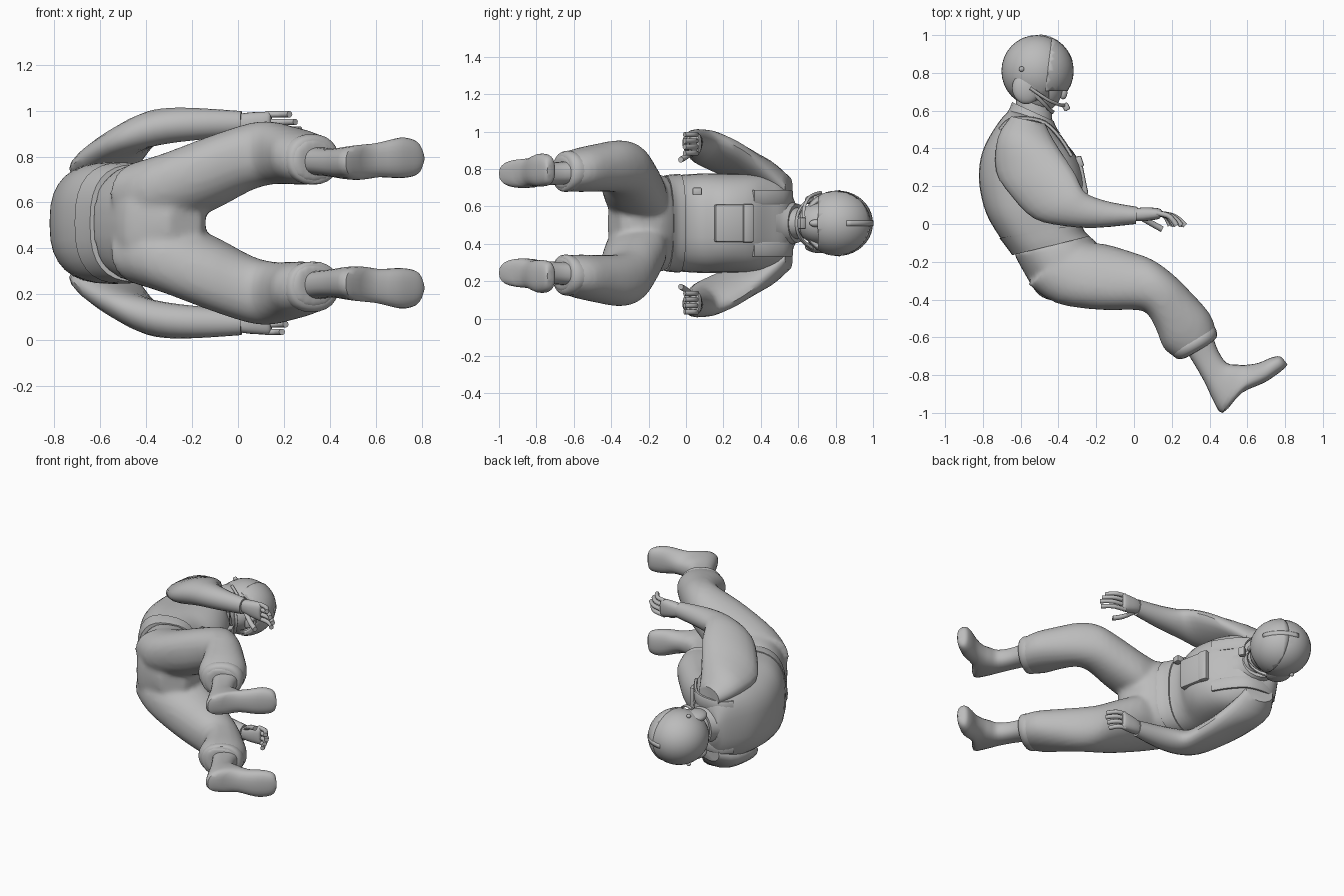
import bpy, bmesh, math
from mathutils import Vector, Matrix

cube = bpy.data.objects.get("Cube")
if cube:
    bpy.data.objects.remove(cube, do_unlink=True)

MID = 0.51          # height of the body's plane of symmetry
SIDES = (("left", 1), ("right", -1))

grey = bpy.data.materials.new("plain_grey")
grey.use_nodes = True
grey.diffuse_color = (0.5, 0.5, 0.5, 1)
grey.node_tree.nodes["Principled BSDF"].inputs["Base Color"].default_value = (0.5, 0.5, 0.5, 1)


def finish(name, bm, angle=40):
    bmesh.ops.recalc_face_normals(bm, faces=bm.faces)
    mesh = bpy.data.meshes.new(name)
    bm.to_mesh(mesh)
    bm.free()
    mesh.materials.append(grey)
    obj = bpy.data.objects.new(name, mesh)
    bpy.context.collection.objects.link(obj)
    bpy.ops.object.select_all(action="DESELECT")
    obj.select_set(True)
    bpy.context.view_layer.objects.active = obj
    bpy.ops.object.shade_smooth_by_angle(angle=math.radians(angle))
    return obj


def spline(rows, steps):
    """Smooth the stations with a Catmull-Rom curve."""
    out = []
    for i in range(len(rows) - 1):
        quad = [rows[max(i - 1, 0)], rows[i], rows[i + 1], rows[min(i + 2, len(rows) - 1)]]
        for s in range(steps):
            t = s / steps
            out.append([b + t * (c - a) / 2 + t * t * (a - 2.5 * b + 2 * c - d / 2)
                        + t ** 3 * (1.5 * (b - c) + (d - a) / 2) for a, b, c, d in zip(*quad)])
    return out + [rows[-1]]


def loft(name, rows, side=1, power=2.0, count=20, steps=3):
    """Skin rings: front x, y, back x, y, sideways centre, half width, optional tilt."""
    bm = bmesh.new()
    rings = []
    for fx, fy, bx, by, lat, half, *tilt in spline(rows, steps):
        mid = Vector(((fx + bx) / 2, (fy + by) / 2, MID + side * lat))
        u = Vector(((fx - bx) / 2, (fy - by) / 2, side * sum(tilt)))
        ring = []
        for k in range(count):
            a = math.tau * k / count
            c, s = math.cos(a), math.sin(a)
            c = math.copysign(abs(c) ** (2 / power), c)
            s = math.copysign(abs(s) ** (2 / power), s)
            ring.append(bm.verts.new(mid + u * c + Vector((0, 0, half * s))))
        rings.append(ring)
    for a, b in zip(rings, rings[1:]):
        for k in range(count):
            n = (k + 1) % count
            bm.faces.new((a[k], a[n], b[n], b[k]))
    bm.faces.new(rings[0])
    bm.faces.new(rings[-1])
    return finish(name, bm)


def rod(name, points, thick, half, side=1, power=2.0):
    """Loft along x, y, sideways points with a constant section."""
    rows = []
    for i, (x, y, lat) in enumerate(points):
        a, b = points[max(i - 1, 0)], points[min(i + 1, len(points) - 1)]
        n = Vector((a[1] - b[1], b[0] - a[0])).normalized() * thick
        rows.append((x + n.x, y + n.y, x - n.x, y - n.y, lat, half))
    return loft(name, rows, side, power, 10, 3)


def shell(name, centre, radii, cuts=(), keep=None, thick=0.0):
    """Ellipsoid sliced along planes, keeping the faces that match a rule."""
    bm = bmesh.new()
    bmesh.ops.create_uvsphere(bm, u_segments=32, v_segments=20, radius=1)
    bmesh.ops.transform(bm, verts=bm.verts,
                        matrix=Matrix.Translation(centre) @ Matrix.Diagonal((*radii, 1)))
    for point, normal in cuts:
        bmesh.ops.bisect_plane(bm, geom=bm.verts[:] + bm.edges[:] + bm.faces[:],
                               plane_co=point, plane_no=normal)
    if keep:
        drop = [f for f in bm.faces if not keep(f.calc_center_median())]
        bmesh.ops.delete(bm, geom=drop, context="FACES")
    obj = finish(name, bm)
    if thick:
        mod = obj.modifiers.new("thickness", "SOLIDIFY")
        mod.thickness = thick
    return obj


def box(name, x, y, lat, size, turn=0.0, bevel=0.01):
    bm = bmesh.new()
    bmesh.ops.create_cube(bm, size=1)
    bmesh.ops.transform(bm, verts=bm.verts, matrix=Matrix.Translation((x, y, MID + lat))
                        @ Matrix.Rotation(turn, 4, "Z") @ Matrix.Diagonal((*size, 1)))
    bmesh.ops.bevel(bm, geom=bm.edges[:], offset=bevel, segments=2, affect="EDGES", profile=0.5)
    return finish(name, bm, 30)


# Trunk
loft("vest", [
    (-.25, -.06, -.64, -.16, 0, .25), (-.29, .0, -.71, -.07, 0, .258),
    (-.30, .08, -.78, .05, 0, .265), (-.27, .16, -.815, .18, 0, .265),
    (-.265, .24, -.82, .29, 0, .265), (-.30, .35, -.80, .39, 0, .265),
    (-.37, .44, -.755, .48, 0, .255), (-.42, .51, -.70, .56, 0, .21),
    (-.46, .55, -.66, .60, 0, .1)], power=2.6, count=32)
loft("waist_belt", [
    (-.235, -.065, -.645, -.165, 0, .255), (-.26, -.04, -.67, -.13, 0, .26),
    (-.28, .0, -.712, -.075, 0, .264)], power=2.6, count=32)
loft("collar", [
    (-.39, .48, -.69, .56, 0, .13), (-.41, .51, -.66, .61, 0, .115),
    (-.425, .545, -.645, .645, 0, .105)])
loft("neck", [(-.43, .52, -.63, .56, 0, .085), (-.44, .64, -.62, .72, 0, .08)])

# Vest fittings
box("chest_pouch", -.295, .25, 0, (.07, .2, .2), .2)
box("pouch_flap", -.305, .325, 0, (.07, .06, .205), .32)
box("vest_buckle", -.31, .06, .17, (.05, .05, .04), 0, .006)
for label, side in SIDES:
    rod(label + "_shoulder_strap", [
        (-.33, .36, .14), (-.39, .455, .14), (-.47, .535, .14), (-.57, .56, .14),
        (-.66, .55, .14), (-.71, .50, .14)], .012, .04, side, 4)

# Trousers, fused into one garment
garment = [loft("trousers", [
    (-.24, -.06, -.64, -.15, 0, .25), (-.18, -.12, -.575, -.27, 0, .27),
    (-.15, -.20, -.50, -.38, 0, .265), (-.14, -.29, -.40, -.41, 0, .17),
    (-.16, -.35, -.30, -.42, 0, .09)], power=2.3, count=32)]
for label, side in SIDES:
    garment.append(loft(label + "_trouser_leg", [
        (-.28, -.10, -.56, -.32, .13, .135), (-.16, -.105, -.41, -.42, .15, .16),
        (-.02, -.145, -.18, -.455, .225, .16), (.10, -.19, .0, -.455, .288, .147),
        (.21, -.27, .07, -.475, .305, .138), (.31, -.37, .12, -.565, .297, .128),
        (.405, -.48, .155, -.655, .285, .118), (.435, -.58, .215, -.705, .275, .103),
        (.42, -.625, .255, -.72, .27, .088)], side, 2.2, 24))
for part in garment:
    part.select_set(True)
bpy.context.view_layer.objects.active = garment[0]
bpy.ops.object.join()
fuse = garment[0].modifiers.new("fuse", "REMESH")
fuse.mode = "VOXEL"
fuse.voxel_size = 0.016
fuse.use_smooth_shade = True
soften = garment[0].modifiers.new("soften", "SMOOTH")
soften.factor = 0.5
soften.iterations = 6

# Arms and lower legs
for label, side in SIDES:
    loft(label + "_sleeve", [
        (-.47, .53, -.65, .57, .19, .06, .0), (-.43, .45, -.72, .46, .25, .082, .02),
        (-.36, .34, -.73, .28, .305, .082, .06), (-.31, .26, -.65, .15, .36, .08, .055),
        (-.27, .18, -.53, .03, .405, .08, .04), (-.22, .145, -.37, -.01, .425, .077, .01),
        (-.12, .115, -.2, -.02, .432, .068, .0), (.02, .09, .01, .0, .435, .053, .0)], side)
    loft(label + "_palm", [
        (-.01, .078, -.01, .018, .437, .036), (.05, .088, .05, .015, .432, .05),
        (.13, .083, .125, .025, .425, .06), (.148, .07, .14, .035, .425, .052)], side, 2.4)
    reach = 1.0 if side > 0 else 0.65
    for k, finger in enumerate(("index", "middle", "ring", "little")):
        lat = .375 + k * .033
        tip = reach * (.13, .14, .12, .095)[k]
        rod(f"{label}_{finger}_finger", [
            (.12, .058, lat), (.13 + tip * .5, .045, lat), (.13 + tip * .8, .02, lat),
            (.13 + tip, -.008, lat)], .014, .014, side)
    rod(label + "_thumb", [(.03, .04, .40), (.09, .005, .36), (.15, -.028, .34)],
        .016, .016, side)

    loft(label + "_trouser_cuff", [
        (.425, -.54, .19, -.67, .28, .1), (.438, -.57, .205, -.695, .278, .11),
        (.435, -.605, .235, -.715, .273, .1), (.40, -.63, .28, -.70, .27, .06)],
        side, 2.2, 24)
    loft(label + "_boot", [
        (.42, -.60, .28, -.68, .27, .062), (.445, -.67, .33, -.76, .265, .06),
        (.49, -.735, .38, -.85, .262, .064), (.55, -.745, .42, -.935, .262, .072),
        (.60, -.745, .47, -1.0, .265, .076), (.66, -.735, .57, -.895, .275, .075),
        (.72, -.71, .69, -.84, .284, .088), (.76, -.70, .765, -.79, .284, .08),
        (.78, -.705, .80, -.76, .282, .06), (.79, -.715, .812, -.742, .282, .025)],
        side, 2.4, 24)

# Head and helmet
skull = Vector((-.515, .81, MID))
brow, rim = Vector((-.45, .705, MID)), Vector((-.47, .635, MID))
across, up = Vector((1, 0, 0)), Vector((0, 1, 0))
shell("head", (-.50, .73, MID), (.125, .14, .115))
shell("nose", (-.375, .695, MID), (.022, .035, .02))
shell("helmet", skull, (.187, .19, .175),
      [(brow, up), (brow, across), (rim, up)],
      lambda c: c.y > rim.y and (c.y > brow.y or c.x < brow.x), .02)
slant = Vector((1, -.12, 0))
visor_edge = Vector((-.45, .85, MID))
shell("visor", skull + Vector((.003, 0, 0)), (.193, .193, .181),
      [(brow, up), (visor_edge, slant)],
      lambda c: c.y > brow.y - .001 and (c - visor_edge).dot(slant) > 0, .02)
shell("visor_track", skull, (.198, .195, .19),
      [(Vector((0, 0, MID + s * .014)), Vector((0, 0, 1))) for s in (1, -1)]
      + [(Vector((0, .86, 0)), up), (Vector((-.5, 0, 0)), across)],
      lambda c: abs(c.z - MID) < .014 and c.y > .86 and c.x > -.5, .014)
for label, side in SIDES:
    shell(label + "_ear_cup", (-.57, .72, MID + side * .125), (.075, .085, .035))
    shell(label + "_visor_knob", (-.595, .82, MID + side * .165), (.014, .014, .012))
    rod(label + "_chin_strap", [
        (-.54, .70, .145), (-.48, .64, .11), (-.44, .60, .055), (-.425, .59, 0)],
        .01, .012, side, 3)
rod("microphone_boom", [(-.55, .72, .165), (-.46, .66, .14), (-.39, .63, .08),
                        (-.365, .63, .02)], .009, .009, 1)
box("microphone", -.36, .62, 0, (.035, .04, .06), .5, .008)
